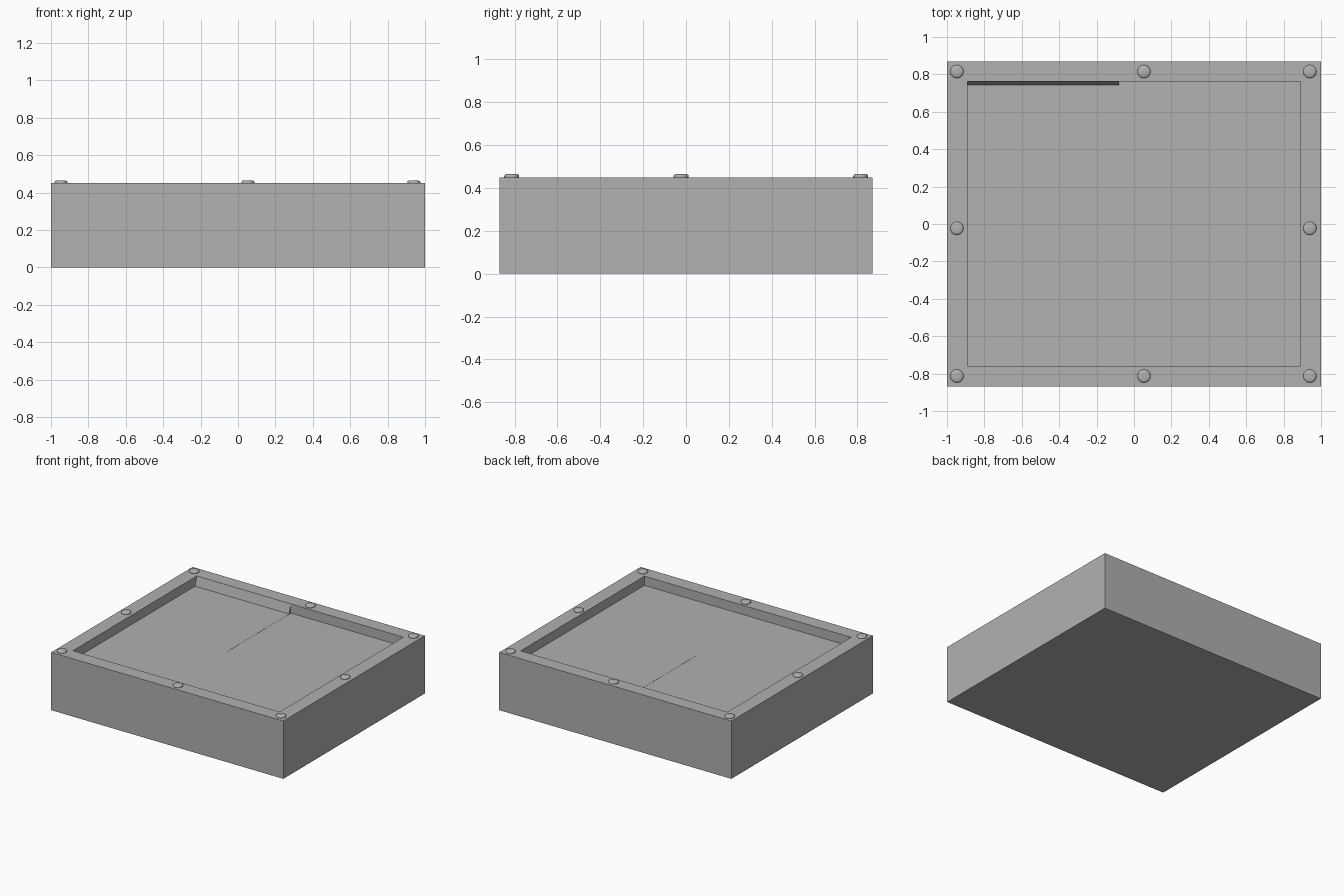
import bpy, bmesh
from mathutils import Matrix

if "Cube" in bpy.data.objects:
    bpy.data.objects.remove(bpy.data.objects["Cube"])

TOP, FLOOR = 0.45, 0.378

grey = bpy.data.materials.new("dark_grey")
grey.diffuse_color = (0.44, 0.44, 0.44, 1)
grey.use_nodes = True
grey.node_tree.nodes["Principled BSDF"].inputs["Base Color"].default_value = grey.diffuse_color


def finish(name, bm):
    bmesh.ops.recalc_face_normals(bm, faces=bm.faces)
    mesh = bpy.data.meshes.new(name)
    bm.to_mesh(mesh)
    bm.free()
    mesh.materials.append(grey)
    obj = bpy.data.objects.new(name, mesh)
    bpy.context.collection.objects.link(obj)
    return obj


def box(name, x0, x1, y0, y1, z0, z1):
    bm = bmesh.new()
    bmesh.ops.create_cube(bm, size=1)
    bmesh.ops.transform(bm, verts=bm.verts, matrix=(
        Matrix.Translation(((x0 + x1) / 2, (y0 + y1) / 2, (z0 + z1) / 2))
        @ Matrix.Diagonal((x1 - x0, y1 - y0, z1 - z0, 1))))
    return finish(name, bm)


# Solid case with a shallow tray in the top
case = box("case", -1, 1, -0.87, 0.87, 0, TOP)
cutter = box("tray_cutter", -0.89, 0.89, -0.76, 0.763, FLOOR, TOP + 0.1)
cutter.hide_render = True
cutter.hide_viewport = True
mod = case.modifiers.new("tray", 'BOOLEAN')
mod.operation = 'DIFFERENCE'
mod.solver = 'EXACT'
mod.object = cutter

# Leaning lower wall along the left half of the tray's back edge
bm = bmesh.new()
section = [(0.743, FLOOR), (0.763, TOP), (0.763, FLOOR)]
wedge = bm.faces.new([bm.verts.new((-0.89, y, z)) for y, z in section])
ext = bmesh.ops.extrude_face_region(bm, geom=[wedge])["geom"]
bmesh.ops.translate(bm, vec=(0.81, 0, 0),
                    verts=[v for v in ext if isinstance(v, bmesh.types.BMVert)])
finish("back_wall_wedge", bm)

# Hairline rib on the tray floor
box("floor_rib", -0.083, -0.078, -0.02, 0.763, FLOOR - 0.01, FLOOR + 0.001)

# Domed studs around the rim
STUD_PROFILE = [(0.035, TOP - 0.01), (0.035, 0.455), (0.034, 0.459),
                (0.031, 0.462), (0.027, 0.464), (0.014, 0.4655)]
SIDES = 32


def stud(name, x, y):
    bm = bmesh.new()
    rings = [bmesh.ops.create_circle(bm, segments=SIDES, radius=r,
                                     matrix=Matrix.Translation((x, y, z)))["verts"]
             for r, z in STUD_PROFILE]
    for low, high in zip(rings, rings[1:]):
        for i in range(SIDES):
            j = (i + 1) % SIDES
            bm.faces.new((low[i], low[j], high[j], high[i]))
    bm.faces.new(rings[-1])
    bm.faces.new(rings[0])
    obj = finish(name, bm)
    for p in obj.data.polygons:
        p.use_smooth = True


for row, y in (("front", -0.813), ("middle", -0.023), ("back", 0.815)):
    for col, x in (("left", -0.947), ("centre", 0.053), ("right", 0.94)):
        if (row, col) != ("middle", "centre"):
            stud(f"stud_{row}_{col}", x, y)
